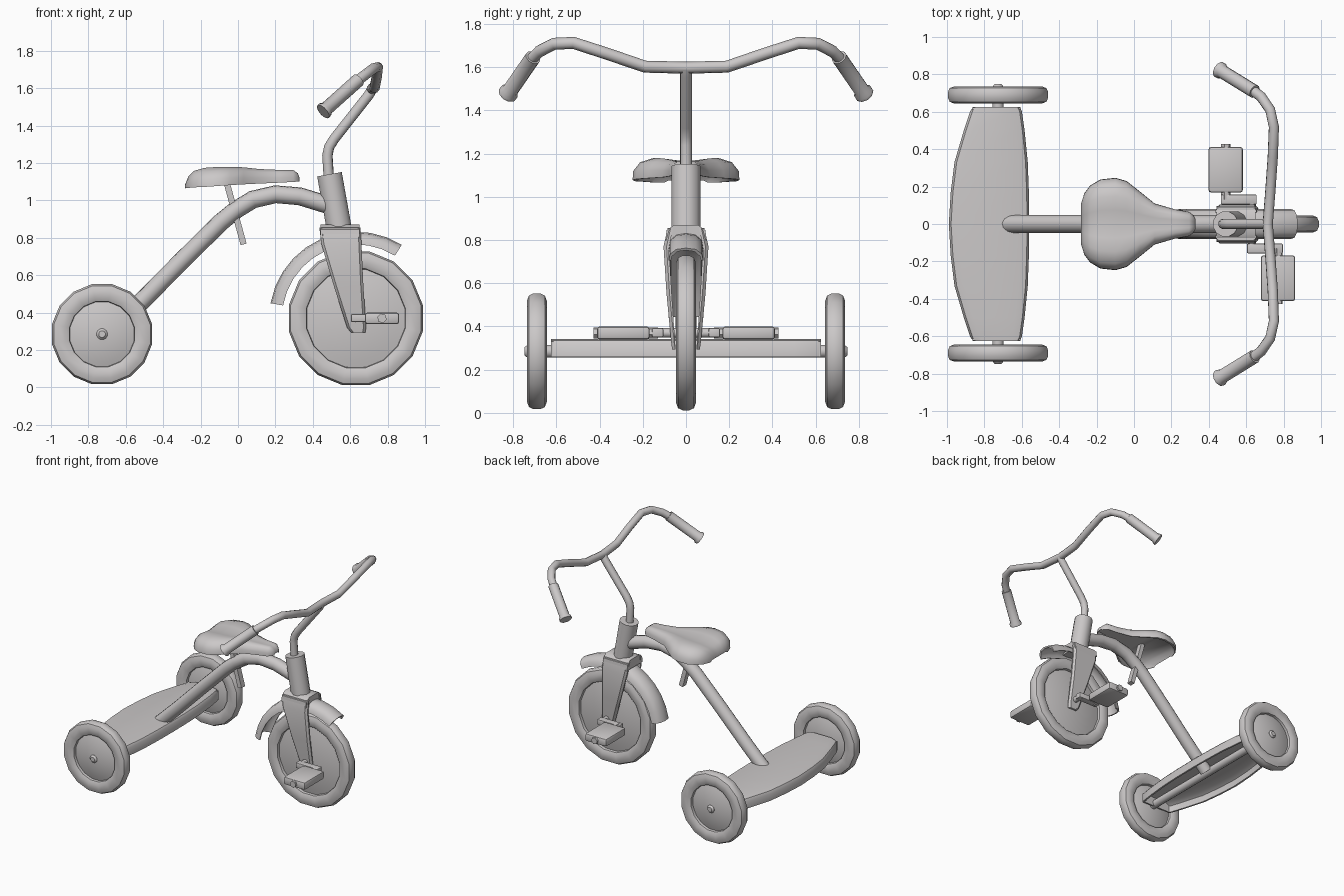
import bpy, bmesh, math
from mathutils import Vector, Matrix

if "Cube" in bpy.data.objects:
    bpy.data.objects.remove(bpy.data.objects["Cube"])

grey = bpy.data.materials.new("light grey")
grey.diffuse_color = (0.60, 0.58, 0.58, 1)
grey.use_nodes = True
grey.node_tree.nodes["Principled BSDF"].inputs["Base Color"].default_value = grey.diffuse_color


def finish(name, bm, angle=40):
    bmesh.ops.remove_doubles(bm, verts=bm.verts, dist=1e-5)
    bmesh.ops.recalc_face_normals(bm, faces=bm.faces)
    me = bpy.data.meshes.new(name)
    bm.to_mesh(me)
    bm.free()
    me.materials.append(grey)
    me.shade_smooth()
    me.set_sharp_from_angle(angle=math.radians(angle))
    ob = bpy.data.objects.new(name, me)
    bpy.context.collection.objects.link(ob)
    return ob


def loft(name, rings, caps=True, loop=False, angle=40):
    """Skin a list of closed rings of points."""
    bm = bmesh.new()
    vs = [[bm.verts.new(p) for p in r] for r in rings]
    n = len(vs[0])
    for k in range(len(vs) if loop else len(vs) - 1):
        a, b = vs[k], vs[(k + 1) % len(vs)]
        for i in range(n):
            j = (i + 1) % n
            bm.faces.new((a[i], a[j], b[j], b[i]))
    if caps and not loop:
        bm.faces.new(vs[0])
        bm.faces.new(vs[-1])
    return finish(name, bm, angle)


def tube(name, pts, radii, n=10):
    """Round tube along a path, one radius per point or a single one."""
    pts = [Vector(p) for p in pts]
    if not isinstance(radii, (list, tuple)):
        radii = [radii] * len(pts)
    rings, prev, u = [], None, None
    for i, p in enumerate(pts):
        a = (p - pts[i - 1]).normalized() if i else None
        b = (pts[i + 1] - p).normalized() if i < len(pts) - 1 else None
        t = (a + b).normalized() if a and b else (a or b)
        if u is None:
            u = t.orthogonal().normalized()
        else:
            u = prev.rotation_difference(t) @ u
        v = t.cross(u)
        prev = t
        rings.append([p + radii[i] * (u * math.cos(q) + v * math.sin(q))
                      for q in (2 * math.pi * k / n for k in range(n))])
    return loft(name, rings)


def lathe(name, profile, n, c):
    """Turn a closed (radius, y) profile about the y axis through c."""
    rings = []
    for k in range(n):
        q = 2 * math.pi * (k + 0.5) / n
        rings.append([(c[0] + r * math.cos(q), c[1] + y, c[2] + r * math.sin(q))
                      for r, y in profile])
    return loft(name, rings, loop=True)


def box(name, lo, hi, bevel=0.0):
    lo, hi = Vector(lo), Vector(hi)
    bm = bmesh.new()
    bmesh.ops.create_cube(bm, size=1, matrix=Matrix.Translation((lo + hi) / 2)
                          @ Matrix.Diagonal((*(hi - lo), 1)))
    if bevel:
        bmesh.ops.bevel(bm, geom=bm.edges[:], offset=bevel, segments=2,
                        profile=0.5, affect='EDGES')
    return finish(name, bm)


def wheel(name, c, R, band, half):
    # rounded tyre section, then a domed disc inside it
    rm, hb = R - band / 2, band / 2
    sec = [(hb, -.35), (hb * .8, -.8), (hb * .3, -1), (-hb * .4, -1), (-hb * .9, -.75),
           (-hb, 0), (-hb * .9, .75), (-hb * .4, 1), (hb * .3, 1), (hb * .8, .8), (hb, .35)]
    lathe(name + "_tyre", [(rm + a, b * half) for a, b in sec], 16, c)
    r = R - band + .012
    dome = [(r, .25), (r * .8, .52), (r * .55, .75), (r * .3, .9), (0.0001, .96)]
    lathe(name + "_disc", [(a, b * half) for a, b in dome]
          + [(a, -b * half) for a, b in dome[::-1]], 32, c)


# Wheels and rear axle
wheel("front_wheel", (.63, 0, .37), .365, .10, .046)
for s, side in ((-1, "right"), (1, "left")):
    wheel("rear_wheel_" + side, (-.727, .69 * s, .285), .273, .10, .046)
tube("rear_axle", [(-.727, -.748, .285), (-.727, -.735, .285),
                   (-.727, .735, .285), (-.727, .748, .285)], [.018, .03, .03, .018], 12)

# Rear step: hollow tray with bowed edges
half = [(0, -.99, -.56), (.17, -.98, -.562), (.33, -.96, -.568), (.5, -.91, -.585), (.605, -.875, -.6), (.625, -.86, -.61)]
stations = [(-y, a, b) for y, a, b in half[:0:-1]] + half
rings = []
for y, a, b in stations:
    t = .014
    sec = [(a, .258), (a, .31), (a + .012, .33), (a + .05, .342), (b - .05, .342),
           (b - .012, .335), (b, .32), (b, .258), (b - t, .258), (b - t, .315),
           (b - .05, .328), (a + .05, .328), (a + t, .31), (a + t, .258)]
    rings.append([(x, y, z) for x, z in sec])
loft("rear_step", rings)
for s in (-1, 1):
    box("step_end", (-.865, .618 * s - .006, .258), (-.605, .618 * s + .006, .33))

# Frame tube and head tube
tube("frame_tube", [(-.70, 0, .28), (-.51, 0, .465), (-.3, 0, .678), (-.09, 0, .885), (-.01, 0, .95),
                    (.08, 0, 1.005), (.2, 0, 1.033), (.33, 0, 1.022), (.5, 0, .97)], .048, 12)
tube("head_tube", [(.489, 0, 1.14), (.54, 0, .855)], .069, 12)

# Stem and handlebar
tube("stem", [(.487, 0, 1.1), (.478, 0, 1.24), (.487, 0, 1.285), (.515, 0, 1.33),
              (.70, 0, 1.565), (.717, 0, 1.595)], .028)
arm = [(.715, 0, 1.597), (.73, .19, 1.602), (.742, .36, 1.66), (.748, .52, 1.712), (.728, .61, 1.708),
       (.68, .68, 1.672), (.62, .725, 1.625)]
tube("handlebar", [(x, -y, z) for x, y, z in arm[:0:-1]] + arm, .028)
for s, side in ((-1, "right"), (1, "left")):
    a, b = Vector((.645, .708 * s, 1.645)), Vector((.455, .825 * s, 1.475))
    tube("grip_" + side, [a, a.lerp(b, .9), a.lerp(b, .95), b], [.037, .037, .046, .046])

# Saddle: lofted hollow shell, (x, half width, top, bottom)
rings = []
for x, w, t, b in [(-.283, .11, 1.085, 1.065), (-.265, .165, 1.13, 1.067), (-.235, .205, 1.158, 1.07),
                   (-.18, .238, 1.174, 1.072), (-.1, .247, 1.18, 1.078), (-.04, .23, 1.18, 1.082),
                   (.03, .175, 1.177, 1.086), (.11, .11, 1.168, 1.09), (.22, .078, 1.163, 1.095),
                   (.295, .065, 1.163, 1.099), (.32, .045, 1.145, 1.101), (.33, .025, 1.12, 1.102)]:
    h, d = t - b, .018 * min(1, w / .2) ** 2
    up = [(w, b), (w * .99, b + h * .4), (w * .86, b + h * .8), (w * .6, t), (w * .3, t - d * .5)]
    sec = [(-y, z) for y, z in up] + [(0, t - d)] + up[::-1] \
        + [(w * .93, b), (w * .75, b + h * .5), (-w * .75, b + h * .5), (-w * .93, b)]
    rings.append([(x, y, z) for y, z in sec])
loft("saddle", rings, angle=50)

# Saddle post: flat slanted bar
loft("saddle_post", [[(x - .016, -.022, z - .004), (x + .016, -.022, z + .004),
                      (x + .016, .022, z + .004), (x - .016, .022, z - .004)]
                     for x, z in ((-.07, 1.13), (.03, .765))])

# Fork: two tapered blades joined by a rounded crown
for s, side in ((-1, "right"), (1, "left")):
    rings = []
    for x0, x1, yi, yo, z in [(.435, .655, .06, .085, .855), (.445, .66, .078, .104, .77), (.51, .67, .066, .09, .55),
                              (.583, .685, .05, .068, .32), (.605, .68, .048, .064, .293)]:
        c = .014
        rings.append([(x0, yi * s, z), (x1, yi * s, z), (x1, (yo - c) * s, z), (x1 - c, yo * s, z),
                      (x0 + c, yo * s, z), (x0, (yo - c) * s, z)])
    loft("fork_blade_" + side, rings)
crown = [(-.095, .8), (-.09, .845), (-.055, .87), (.055, .87), (.09, .845), (.095, .8)]
loft("fork_crown", [[(x, y, z) for y, z in crown] for x in (.44, .65)])

# Front mudguard: gutter section swept round the wheel
arc = [(-.08, .395), (-.074, .43), (-.045, .456), (0, .463), (.045, .456), (.074, .43), (.08, .395)]
sec = arc + [(y * .87, r - (.012 if r > .4 else 0)) for y, r in arc[::-1]]
rings = []
for k in range(11):
    q = math.radians(58 + 112 * k / 10)
    rings.append([(.63 + r * math.cos(q), y, .37 + r * math.sin(q)) for y, r in sec])
loft("mudguard", rings)

# Pedals and cranks
tube("crank_axle", [(.63, -.15, .37), (.63, .15, .37)], .022, 10)
for s, side in ((-1, "right"), (1, "left")):
    px = .63 - .14 * s
    y0, y1 = sorted((.105 * s, .157 * s))
    box("crank_" + side, (min(.63, px) - .026, y0, .35), (max(.63, px) + .026, y1, .392), .006)
    y0, y1 = sorted((.168 * s, .412 * s))
    box("pedal_" + side, (px - .092, y0, .339), (px + .092, y1, .4), .014)
    tube("pedal_bolt_" + side, [(px, .13 * s, .37), (px, .427 * s, .37)], .026, 6)
